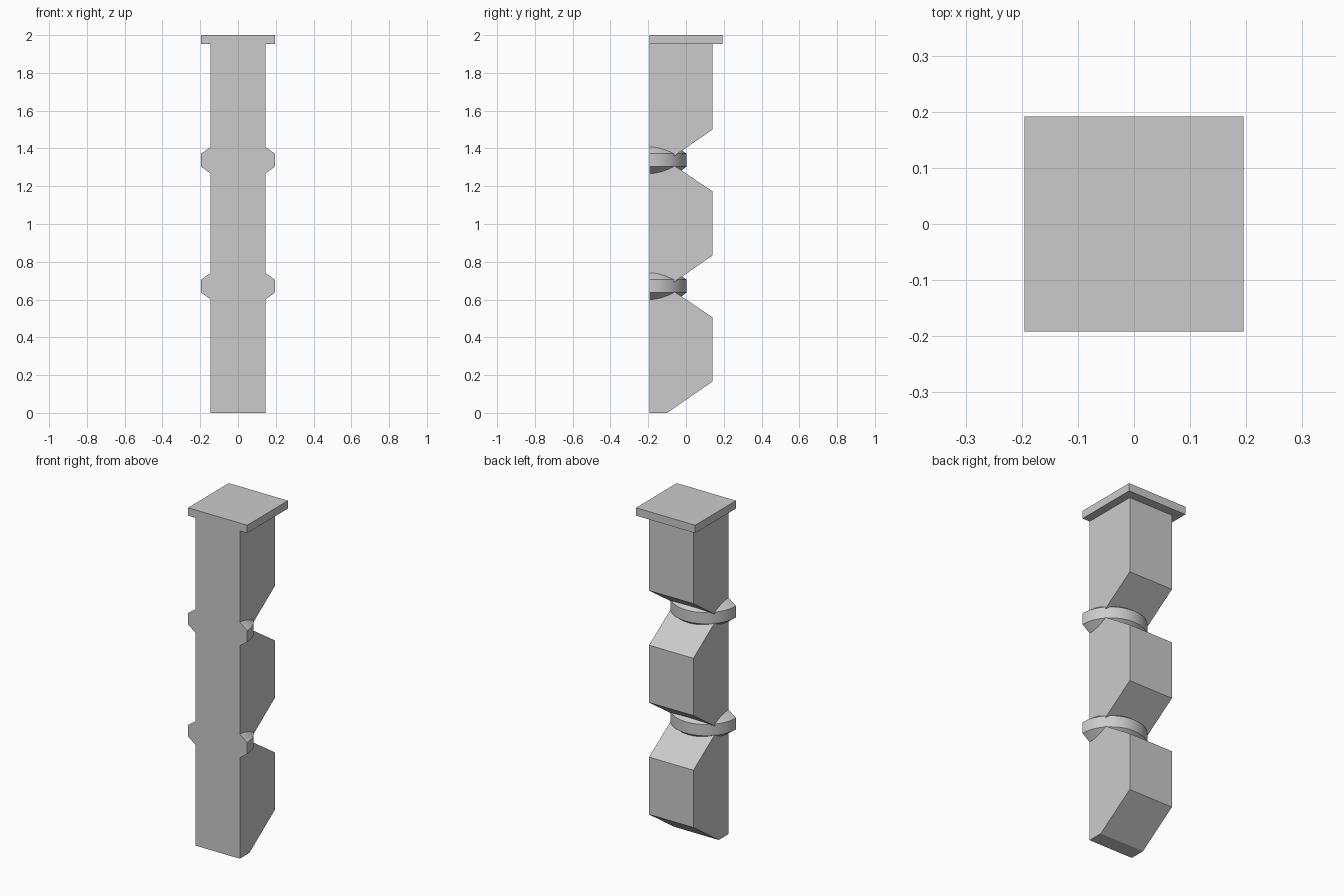
import bpy, bmesh, math
from mathutils import Vector

cube = bpy.data.objects.get("Cube")
if cube:
    bpy.data.objects.remove(cube, do_unlink=True)

stone = bpy.data.materials.new("plain grey")
stone.use_nodes = True
grey = (0.6, 0.6, 0.6, 1)
stone.diffuse_color = grey
stone.node_tree.nodes["Principled BSDF"].inputs["Base Color"].default_value = grey

FRONT, BACK, HALF = -0.192, 0.139, 0.146
NECK, PITCH, RING_R = -0.1, 0.667, 0.195


def make_object(name, bm):
    bmesh.ops.remove_doubles(bm, verts=bm.verts, dist=1e-5)
    bmesh.ops.recalc_face_normals(bm, faces=bm.faces)
    mesh = bpy.data.meshes.new(name)
    bm.to_mesh(mesh)
    bm.free()
    mesh.materials.append(stone)
    obj = bpy.data.objects.new(name, mesh)
    bpy.context.collection.objects.link(obj)
    return obj


# Shaft: side profile with three chamfered segments, extruded across the width
profile = [(FRONT, 0), (NECK, 0)]
for i in range(3):
    z = i * PITCH
    profile += [(BACK, z + 0.165), (BACK, z + 0.507), (NECK, z + PITCH)]
profile[-2:] = [(BACK, 1.97), (FRONT, 1.97)]
bm = bmesh.new()
side = bm.faces.new([bm.verts.new((-HALF, y, z)) for y, z in profile])
ext = bmesh.ops.extrude_face_region(bm, geom=[side])
bmesh.ops.translate(bm, vec=(2 * HALF, 0, 0),
                    verts=[g for g in ext["geom"] if isinstance(g, bmesh.types.BMVert)])
shaft = make_object("shaft", bm)


# Collars: half-round bevelled discs, flush with the front
def collar(name, z):
    bm = bmesh.new()
    section = [(0, -0.104), (0.1, -0.104), (RING_R, -0.033),
               (RING_R, 0.035), (0.1, 0.105), (0, 0.105)]
    verts = [bm.verts.new((r, FRONT, z + h)) for r, h in section]
    edges = [bm.edges.new(pair) for pair in zip(verts, verts[1:])]
    bmesh.ops.spin(bm, geom=verts + edges, cent=(0, FRONT, z), axis=(0, 0, 1),
                   angle=math.pi, steps=32)
    bmesh.ops.remove_doubles(bm, verts=bm.verts, dist=1e-5)
    bmesh.ops.holes_fill(bm, edges=[e for e in bm.edges if e.is_boundary], sides=0)
    return make_object(name, bm)


# Cap: flat square slab
bm = bmesh.new()
bmesh.ops.create_cube(bm, size=1)
bmesh.ops.scale(bm, vec=(2 * RING_R, -2 * FRONT, 0.047), verts=bm.verts)
bmesh.ops.translate(bm, vec=(0, 0, 1.9765), verts=bm.verts)
cap = make_object("cap", bm)

# Join everything into one clean surface
for name, part in (("lower_collar", collar("lower_collar", PITCH + 0.003)),
                   ("upper_collar", collar("upper_collar", 2 * PITCH + 0.003)),
                   ("cap", cap)):
    union = shaft.modifiers.new(name + "_union", "BOOLEAN")
    union.operation = "UNION"
    union.solver = "EXACT"
    union.object = part
    part.hide_render = True
    part.hide_set(True)

bpy.context.view_layer.objects.active = shaft
shaft.select_set(True)
for modifier in list(shaft.modifiers):
    helper = modifier.object
    bpy.ops.object.modifier_apply(modifier=modifier.name)
    bpy.data.objects.remove(helper, do_unlink=True)
shaft.name = "post"
bpy.ops.object.shade_smooth_by_angle(angle=math.radians(30))
